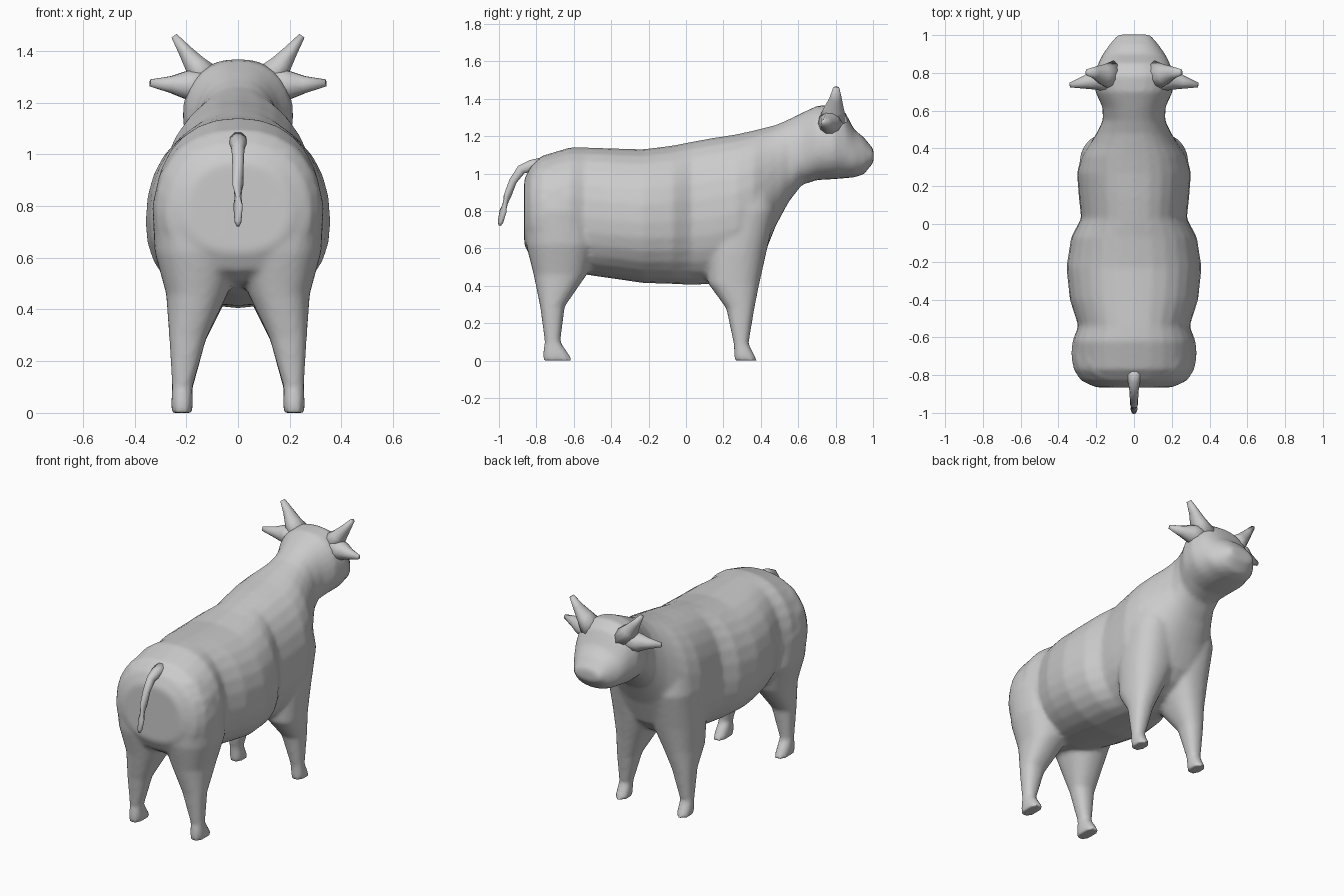
import bpy, bmesh, math
from mathutils import Vector

if "Cube" in bpy.data.objects:
    bpy.data.objects.remove(bpy.data.objects["Cube"])

grey = bpy.data.materials.new("plain_grey")
grey.diffuse_color = (0.6, 0.6, 0.6, 1)
grey.use_nodes = True
grey.node_tree.nodes["Principled BSDF"].inputs["Base Color"].default_value = grey.diffuse_color


def spow(v, n):
    return math.copysign(abs(v) ** (2 / n), v)


def loft(bm, rings):
    """Skin a list of point rings and cap both ends."""
    rows = [[bm.verts.new(p) for p in ring] for ring in rings]
    n = len(rows[0])
    for a, b in zip(rows, rows[1:]):
        for i in range(n):
            j = (i + 1) % n
            bm.faces.new((a[i], a[j], b[j], b[i]))
    bm.faces.new(rows[0][::-1])
    bm.faces.new(rows[-1])


def tube(bm, stations, n=10):
    """Stations: (centre, radius across, radius along the other side)."""
    pts = [Vector(s[0]) for s in stations]
    rings = []
    for i, (c, ra, rb) in enumerate(stations):
        d = (pts[min(i + 1, len(pts) - 1)] - pts[max(i - 1, 0)]).normalized()
        # keep the first axis on y for sideways parts, on x for the tail
        ref = Vector((0, 1, 0)) if abs(d.y) < 0.3 else Vector((1, 0, 0))
        u = (ref - d * ref.dot(d)).normalized()
        v = d.cross(u)
        rings.append([pts[i] + u * ra * math.cos(t) + v * rb * math.sin(t)
                      for t in (2 * math.pi * k / n for k in range(n))])
    loft(bm, rings)


def finish(name, bm):
    bmesh.ops.recalc_face_normals(bm, faces=bm.faces)
    me = bpy.data.meshes.new(name)
    bm.to_mesh(me)
    bm.free()
    me.materials.append(grey)
    ob = bpy.data.objects.new(name, me)
    bpy.context.collection.objects.link(ob)
    for p in me.polygons:
        p.use_smooth = True
    return ob


# Trunk, neck and head: y, half width, top z, bottom z
TRUNK = [
    (-0.865, .20, 0.97, .62), (-0.83, .28, 1.04, .55), (-0.77, .32, 1.095, .51),
    (-0.62, .325, 1.14, .48), (-0.54, .295, 1.14, .46), (-0.40, .34, 1.135, .44),
    (-0.23, .358, 1.13, .415), (-0.07, .333, 1.15, .41), (0.03, .28, 1.17, .405),
    (0.14, .292, 1.19, .41), (0.27, .302, 1.21, .45), (0.36, .278, 1.23, .50),
    (0.42, .238, 1.245, .57), (0.48, .198, 1.26, .72), (0.55, .165, 1.29, .85),
    (0.62, .168, 1.325, .94), (0.70, .205, 1.362, .965), (0.79, .215, 1.37, .97),
    (0.85, .19, 1.33, .975), (0.90, .165, 1.235, .98), (0.95, .13, 1.195, .995),
    (1.003, .085, 1.13, 1.06)]

# Legs: z, back y, front y, inner x, outer x
HIND_LEG = [
    (0.0, -.765, -.605, .175, .258), (.04, -.765, -.63, .175, .258),
    (.10, -.755, -.672, .176, .255), (.29, -.78, -.648, .122, .266),
    (.46, -.815, -.53, .04, .278), (.62, -.855, -.48, -.02, .322),
    (.80, -.865, -.50, -.02, .332), (.92, -.85, -.55, -.02, .305),
    (1.02, -.82, -.60, 0, .24)]
FORE_LEG = [
    (0.0, .257, .382, .175, .258), (.04, .257, .36, .175, .258),
    (.09, .255, .335, .176, .255), (.28, .215, .366, .125, .264),
    (.41, .12, .392, .06, .272), (.58, .10, .43, -.02, .285),
    (.80, .12, .48, -.02, .29), (1.0, .16, .46, 0, .25)]

bm = bmesh.new()
N = 28
angles = [2 * math.pi * k / N for k in range(N)]
rings = []
for y, w, top, bot in TRUNK:
    mid = bot + (top - bot) * 0.45
    rings.append([(w * spow(math.cos(t), 2.3), y,
                   mid + (top - mid if math.sin(t) > 0 else mid - bot)
                   * spow(math.sin(t), 2.2)) for t in angles])
loft(bm, rings)
for side in (-1, 1):
    for leg in (HIND_LEG, FORE_LEG):
        loft(bm, [[(side * ((x0 + x1) / 2 + (x1 - x0) / 2 * spow(math.cos(t), 2.3)),
                    (y0 + y1) / 2 + (y1 - y0) / 2 * spow(math.sin(t), 2.3), z)
                   for t in angles] for z, y0, y1, x0, x1 in leg])
body = finish("body", bm)

# Fuse trunk and legs into one soft skin
fuse = body.modifiers.new("fuse", 'REMESH')
fuse.mode = 'VOXEL'
fuse.voxel_size = 0.014
fuse.use_smooth_shade = True
soften = body.modifiers.new("soften", 'SMOOTH')
soften.factor = 0.5
soften.iterations = 5

# Horns and ears
for side, label in ((-1, "left"), (1, "right")):
    bm = bmesh.new()
    tube(bm, [((side * .11, .785, 1.28), .08, .07), ((side * .165, .79, 1.345), .055, .045),
              ((side * .205, .80, 1.40), .034, .028), ((side * .247, .803, 1.458), .017, .013)])
    finish(label + "_horn", bm)
    bm = bmesh.new()
    tube(bm, [((side * .13, .77, 1.265), .075, .075), ((side * .205, .765, 1.268), .055, .055),
              ((side * .26, .75, 1.27), .035, .034), ((side * .34, .735, 1.276), .012, .014)])
    finish(label + "_ear", bm)

# Tail
bm = bmesh.new()
tube(bm, [((0, -.76, 1.05), .045, .04), ((0, -.83, 1.04), .032, .034),
          ((0, -.88, 1.022), .025, .027), ((0, -.925, .96), .022, .022),
          ((0, -.955, .88), .021, .021), ((0, -.978, .80), .019, .019),
          ((0, -.992, .74), .015, .014), ((0, -.996, .722), .006, .006)])
finish("tail", bm)
